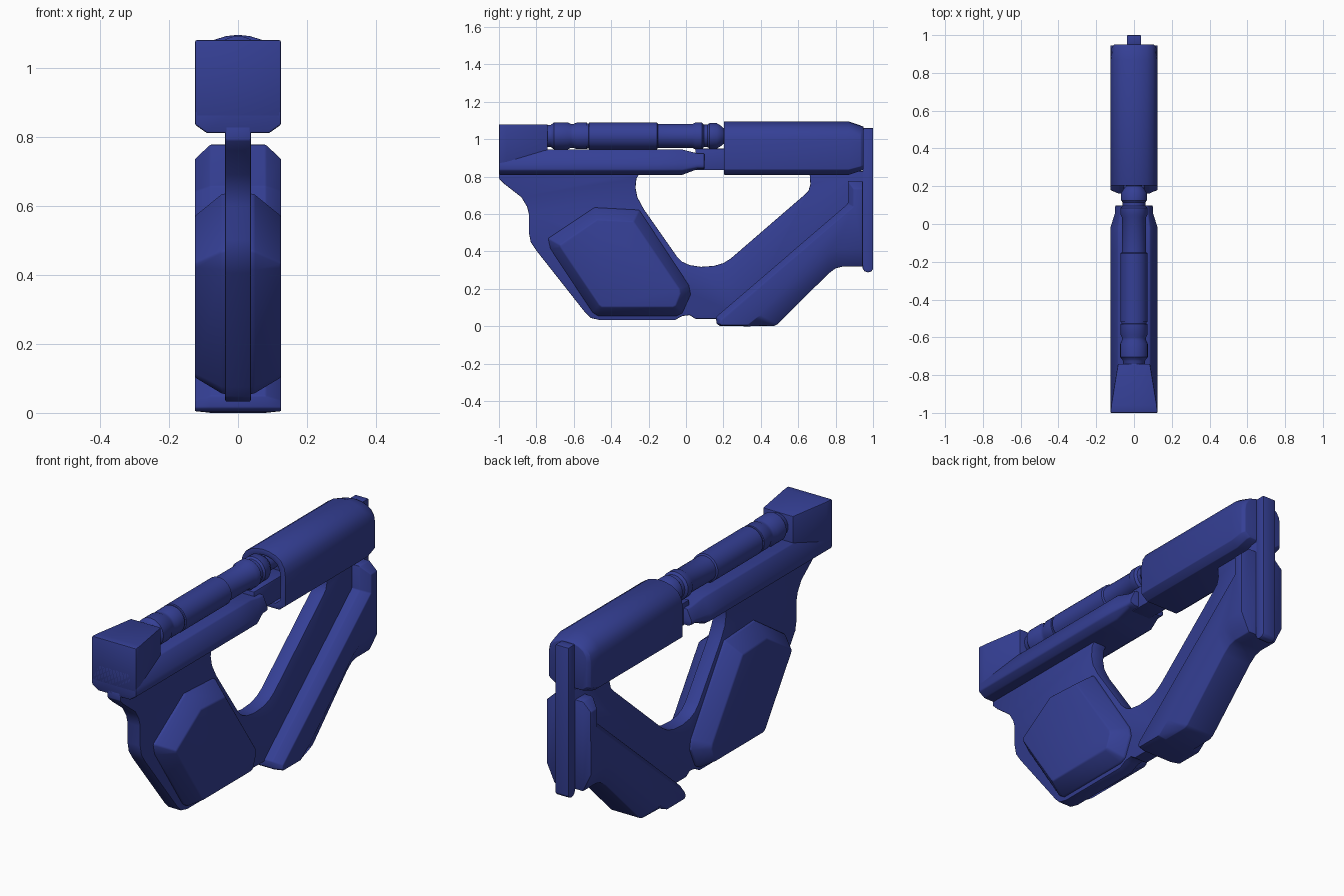
import bpy, bmesh, math

mat = bpy.data.materials.new("blue_paint")
mat.diffuse_color = (0.035, 0.05, 0.30, 1)


def finish(name, bm, bevel):
    bmesh.ops.recalc_face_normals(bm, faces=bm.faces)
    me = bpy.data.meshes.new(name)
    bm.to_mesh(me)
    bm.free()
    ob = bpy.data.objects.new(name, me)
    bpy.context.collection.objects.link(ob)
    me.materials.append(mat)
    bpy.ops.object.select_all(action='DESELECT')
    ob.select_set(True)
    bpy.context.view_layer.objects.active = ob
    if bevel:
        m = ob.modifiers.new("edge_bevel", 'BEVEL')
        m.width, m.segments, m.limit_method = bevel, 2, 'ANGLE'
        m.angle_limit = math.radians(30)
        bpy.ops.object.modifier_apply(modifier=m.name)
    bpy.ops.object.shade_smooth_by_angle(angle=math.radians(35))
    return ob


def loft(name, rings, bevel=0.006):
    """Skin a list of equal-length closed rings and cap both ends."""
    bm = bmesh.new()
    vs = [[bm.verts.new(p) for p in r] for r in rings]
    n = len(rings[0])
    for a, b in zip(vs, vs[1:]):
        for i in range(n):
            j = (i + 1) % n
            bm.faces.new((a[i], a[j], b[j], b[i]))
    bm.faces.new(vs[0])
    bm.faces.new(vs[-1])
    return finish(name, bm, bevel)


def side(pts, x):
    return [(x, y, z) for y, z in pts]


def slab(name, full, half_full, face, half_face, bevel=0.006):
    """Side profile that narrows to a smaller profile on both outer faces."""
    return loft(name, [side(face, -half_face), side(full, -half_full),
                       side(full, half_full), side(face, half_face)], bevel)


def section(half, y, sx=1, sz=1, zc=0.95):
    """Mirror a half cross-section in x and place it at y."""
    pts = half + [(-x, z) for x, z in reversed(half) if x > 0]
    return [(x * sx, y, zc + (z - zc) * sz) for x, z in pts]


# flat central frame, including the grip opening
frame = [(-1, 0.83), (-1, 0.79), (-0.97, 0.76), (-0.88, 0.69), (-0.85, 0.64), (-0.84, 0.60),
         (-0.84, 0.50), (-0.83, 0.45), (-0.80, 0.405), (-0.54, 0.075), (-0.51, 0.045),
         (-0.46, 0.033), (-0.06, 0.033), (-0.02, 0.055), (0.02, 0.06), (0.05, 0.04),
         (0.30, 0.04), (0.50, 0.07), (0.80, 0.36), (0.95, 0.36), (0.95, 0.83), (0.66, 0.83),
         (0.665, 0.76), (0.655, 0.725), (0.63, 0.70), (0.24, 0.363), (0.20, 0.338),
         (0.15, 0.323), (0.08, 0.318), (0.02, 0.327), (-0.02, 0.345), (-0.05, 0.375),
         (-0.225, 0.625), (-0.26, 0.69), (-0.27, 0.74), (-0.265, 0.79), (-0.24, 0.83)]
loft("central_frame", [side(frame, -0.037), side(frame, 0.037)], 0.004)

# chamfered side panels
outer = [(-0.737, 0.47), (-0.49, 0.635), (-0.25, 0.622), (0.015, 0.22), (0.025, 0.17),
         (-0.02, 0.07), (-0.05, 0.055), (-0.47, 0.055), (-0.50, 0.075), (-0.725, 0.415)]
inner = [(-0.675, 0.435), (-0.475, 0.57), (-0.28, 0.56), (-0.035, 0.20), (-0.03, 0.175),
         (-0.055, 0.11), (-0.07, 0.103), (-0.45, 0.103), (-0.465, 0.115), (-0.67, 0.42)]
slab("side_panels", outer, 0.045, inner, 0.125)

# angled rear stock
stock_full = [(0.16, 0.05), (0.865, 0.655), (0.865, 0.777), (0.945, 0.777), (0.945, 0.32),
              (0.84, 0.32), (0.80, 0.31), (0.76, 0.28), (0.49, 0.012), (0.47, 0.002),
              (0.33, 0.0), (0.18, 0.002), (0.163, 0.015)]
stock_face = [(0.185, 0.035), (0.895, 0.64), (0.895, 0.735), (0.945, 0.735), (0.945, 0.415),
              (0.84, 0.415), (0.80, 0.412), (0.76, 0.39), (0.40, 0.06), (0.375, 0.045),
              (0.33, 0.005), (0.19, 0.005), (0.178, 0.015)]
slab("rear_stock", stock_full, 0.08, stock_face, 0.125, 0.004)

# butt bar at the rear, rounded at the foot
bar = [(0.945, 1.06), (1.0, 1.06), (1.0, 0.305), (0.99, 0.293), (0.972, 0.288),
       (0.953, 0.295), (0.945, 0.31)]
loft("butt_bar", [side(bar, -0.037), side(bar, 0.037)], 0.004)

# front block, tapering towards the barrel
block = [(0.125, 0.855), (0.125, 1.08)]
loft("front_block", [section(block, -1), section(block, -0.96, 0.97),
                     section(block, -0.74, 0.68)])

# lower rail below the barrel
rail = [(0.09, 0.81), (0.125, 0.835), (0.125, 0.872), (0.085, 0.945)]
tip = [(0.08, 0.84), (0.10, 0.85), (0.10, 0.87), (0.075, 0.925)]
loft("lower_rail", [section(rail, -1), section(rail, -0.15), section(rail, -0.02),
                    section(tip, 0.06), section(tip, 0.098)])

# core joining the rail to the receiver
core = [(0.055, 0.835), (0.055, 0.95)]
loft("receiver_core", [section(core, 0.05), section(core, 0.32)])

# rear receiver with rounded top and a recessed front mouth
shell = [(0.09, 0.81), (0.125, 0.838), (0.125, 0.99), (0.119, 1.028), (0.10, 1.06),
         (0.07, 1.08), (0.035, 1.091), (0, 1.095)]
loft("rear_receiver", [section(shell, 0.31, 0.76, 0.8), section(shell, 0.203, 0.76, 0.8),
                       section(shell, 0.203), section(shell, 0.87),
                       section(shell, 0.935, 0.95, 0.85), section(shell, 0.95, 0.85, 0.8)],
     0.003)

# stepped barrel tube
steps = [(-0.79, 0.058), (-0.725, 0.058), (-0.715, 0.064), (-0.705, 0.073), (-0.635, 0.073),
         (-0.615, 0.064), (-0.60, 0.064), (-0.585, 0.071), (-0.53, 0.071), (-0.528, 0.066),
         (-0.52, 0.066), (-0.518, 0.072), (-0.155, 0.072), (-0.15, 0.064), (0.035, 0.064),
         (0.05, 0.072), (0.085, 0.072), (0.095, 0.06), (0.115, 0.06), (0.125, 0.068),
         (0.165, 0.068), (0.19, 0.052), (0.20, 0.042), (0.32, 0.042)]
N = 32
loft("barrel_tube", [[(r * math.cos(2 * math.pi * i / N), y,
                       1.018 + r * math.sin(2 * math.pi * i / N)) for i in range(N)]
                     for y, r in steps], 0)
